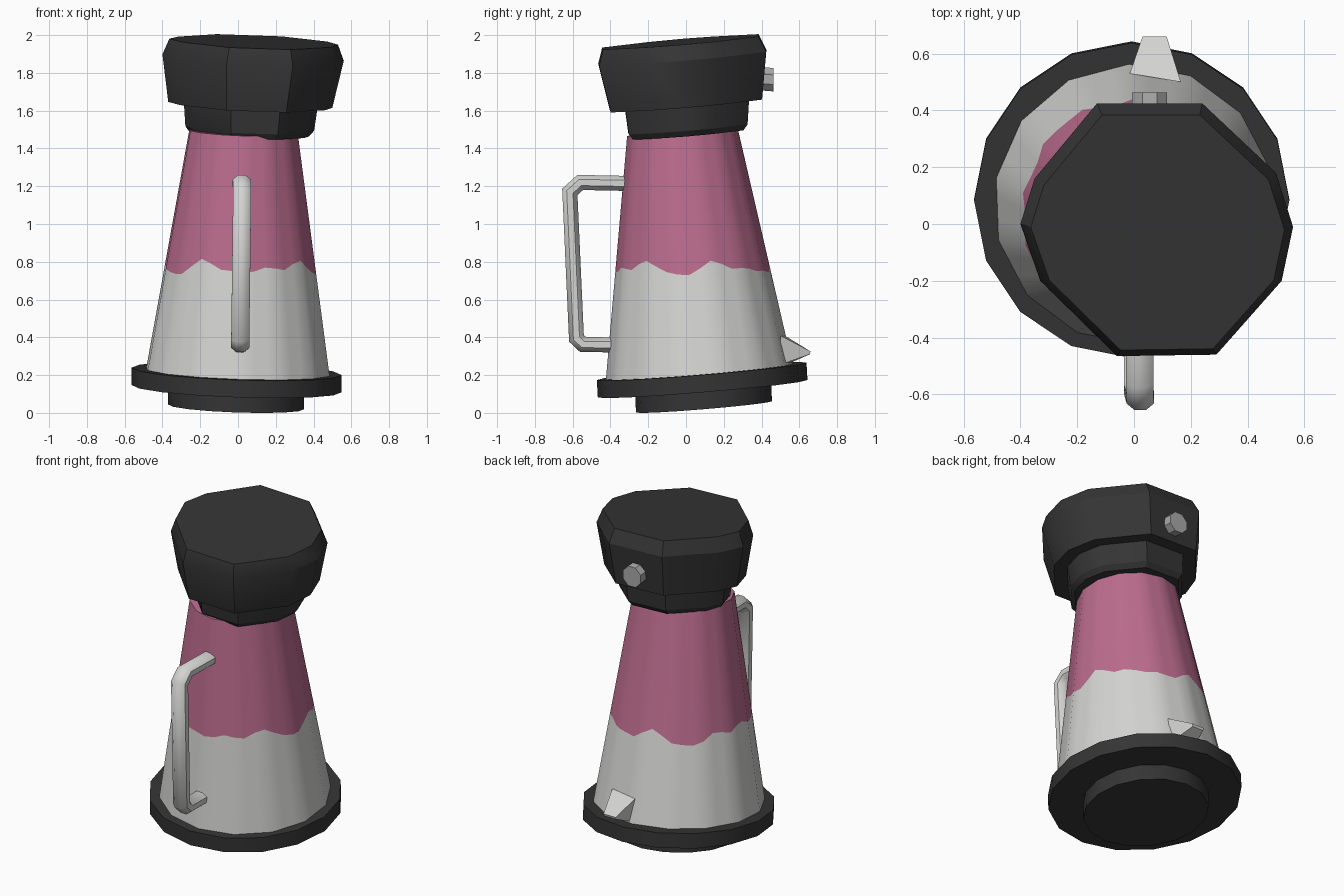
import bpy, math
from mathutils import Vector

if "Cube" in bpy.data.objects:
    bpy.data.objects.remove(bpy.data.objects["Cube"])

SX, SY = -0.035, 0.083      # the whole jug leans: height changes with x and y


def mat(name, r, g, b):
    m = bpy.data.materials.new(name)
    m.diffuse_color = (r, g, b, 1)
    m.use_nodes = True
    m.node_tree.nodes["Principled BSDF"].inputs["Base Color"].default_value = m.diffuse_color
    return m


black = mat("black plastic", 0.035, 0.035, 0.035)
grey = mat("pale grey", 0.66, 0.66, 0.65)
steel = mat("mid grey", 0.40, 0.40, 0.40)
pink = mat("pink", 0.50, 0.15, 0.27)


def make(name, verts, faces, mats, angle=30):
    me = bpy.data.meshes.new(name)
    me.from_pydata(verts, [], faces)
    for m in mats:
        me.materials.append(m)
    ob = bpy.data.objects.new(name, me)
    bpy.context.collection.objects.link(ob)
    bpy.ops.object.select_all(action='DESELECT')
    ob.select_set(True)
    bpy.context.view_layer.objects.active = ob
    bpy.ops.object.mode_set(mode='EDIT')
    bpy.ops.mesh.select_all(action='SELECT')
    bpy.ops.mesh.normals_make_consistent(inside=False)
    bpy.ops.object.mode_set(mode='OBJECT')
    bpy.ops.object.shade_smooth_by_angle(angle=math.radians(angle))
    return ob


def skin(loops):
    """Join equal loops into a closed tube with end caps."""
    n = len(loops[0])
    verts = [p for l in loops for p in l]
    faces = [(k * n + i, k * n + (i + 1) % n, (k + 1) * n + (i + 1) % n, (k + 1) * n + i)
             for k in range(len(loops) - 1) for i in range(n)]
    faces += [tuple(range(n))[::-1], tuple(range((len(loops) - 1) * n, len(loops) * n))]
    return verts, faces


def level(outline, cx, cy, z, s):
    """Outline scaled by s, placed on the leaning plane."""
    return [(cx + x * s, cy + y * s, z + SX * x * s + SY * y * s) for x, y in outline]


def ngon(n, start=0.0):
    return [(math.cos(start + math.tau * i / n), math.sin(start + math.tau * i / n))
            for i in range(n)]


# base foot and rim
c16 = ngon(16, math.pi / 2)
make("base_foot", *skin([level(c16, -0.01, 0.095, 0.032, 0.36),
                         level(c16, -0.01, 0.09, 0.16, 0.36)]), [black])
make("base_rim", *skin([level(c16, -0.008, 0.088, 0.128, 0.555),
                        level(c16, -0.008, 0.083, 0.220, 0.555)]), [black])

# tapered jug body, pink above a wavy line
corners = ngon(14, math.radians(92))
outline = []
for i, a in enumerate(corners):
    b = corners[(i + 1) % 14]
    outline += [tuple(a[k] + (b[k] - a[k]) * t / 3 for k in (0, 1)) for t in range(3)]
low = level(outline, 0.0, 0.07, 0.21, 0.495)
top = level(outline, 0.03, -0.02, 1.49, 0.292)
wave = []
for i, (a, b) in enumerate(zip(low, top)):
    t = math.tau * i / len(outline)
    z = 0.765 + 0.025 * math.sin(5 * t + 1) + 0.018 * math.sin(8 * t) + 0.01 * math.sin(13 * t)
    wave.append(tuple(Vector(a).lerp(Vector(b), (z - a[2]) / (b[2] - a[2]))))
body = make("jug_body", *skin([low, wave, top]), [grey, pink], 40)
for p in body.data.polygons:
    p.material_index = 1 if p.center.z > 0.8 else 0

# collar and lid share one uneven ten-sided outline
lid = [(-.21, .445), (.16, .445), (.42, .20), (.48, .01), (.44, -.18),
       (.21, -.44), (-.14, -.445), (-.41, -.18), (-.48, .02), (-.43, .18)]
make("lid_collar", *skin([level(lid, 0.06, 0.01, 1.475, 0.66),
                          level(lid, 0.062, 0.01, 1.505, 0.71),
                          level(lid, 0.068, 0.005, 1.64, 0.74)]), [black])
make("lid", *skin([level(lid, 0.065, 0.0, 1.63, 0.905),
                   level(lid, 0.08, -0.02, 1.88, 1.0),
                   level(lid, 0.083, -0.03, 1.964, 0.93)]), [black])

# handle: eight-sided tube along a bent path
path = [Vector(p) for p in [(.02, -.32, 1.215), (.02, -.56, 1.22), (.022, -.615, 1.17),
                            (.012, -.58, .395), (.012, -.545, .362), (.012, -.38, .36)]]
loops = []
for i, p in enumerate(path):
    d0 = (p - path[max(i - 1, 0)]).normalized()
    d1 = (path[min(i + 1, len(path) - 1)] - p).normalized()
    d = (d0 + d1).normalized()
    side = Vector((1, 0, 0))
    up = d.cross(side).normalized()
    wide = 1 / max(d.dot(d1 if d1.length else d0), 0.7)
    loops.append([tuple(p + side * x * 0.052 + up * y * 0.043 * wide) for x, y in ngon(8, math.pi / 8)])
make("handle", *skin(loops), [grey], 50)

# wedge spout low on the back
make("spout", *skin([[(-.015, .53, .405), (.165, .50, .41), (.15, .50, .255), (0, .53, .255)],
                     [(.03, .66, .325), (.115, .66, .325), (.11, .655, .31), (.035, .655, .31)]]),
     [grey])

# round button on the back of the lid
make("lid_button", *skin([[(0.055 + 0.067 * x, y, 1.768 + 0.067 * z + (0.41 - y) * 0.08)
                           for x, z in ngon(8, math.pi / 8)] for y in (0.37, 0.463)]), [steel])
